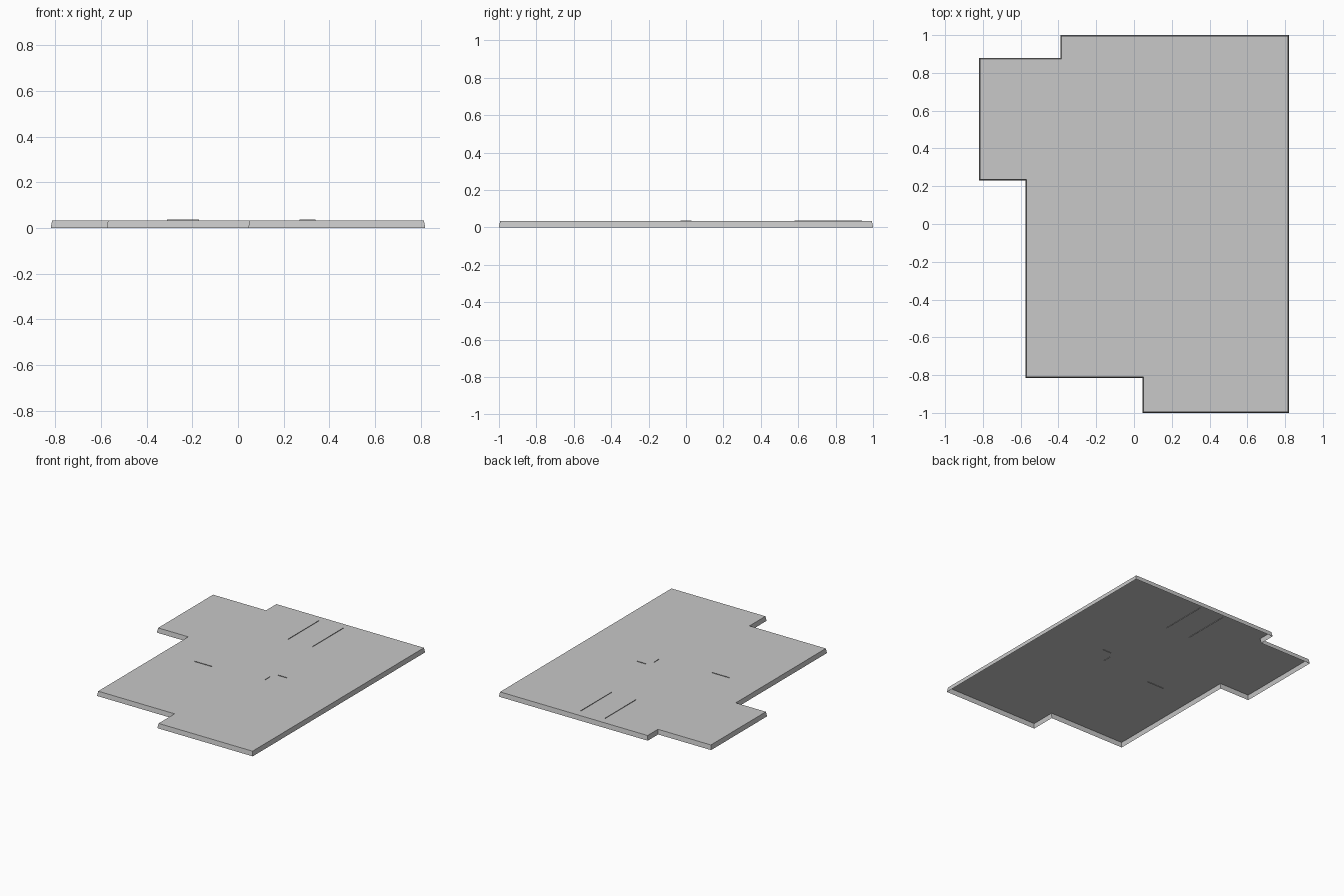
import bpy
import bmesh
from mathutils import Vector

if "Cube" in bpy.data.objects:
    bpy.data.objects.remove(bpy.data.objects["Cube"], do_unlink=True)

TOP = 0.034     # height of the roof deck
BATTER = 0.006  # inward lean of the edge walls

grey = bpy.data.materials.new("plain grey")
grey.use_nodes = True
colour = (0.58, 0.58, 0.58, 1)
grey.diffuse_color = colour
grey.node_tree.nodes["Principled BSDF"].inputs["Base Color"].default_value = colour


def add_object(name, bm):
    mesh = bpy.data.meshes.new(name)
    bm.to_mesh(mesh)
    bm.free()
    mesh.materials.append(grey)
    obj = bpy.data.objects.new(name, mesh)
    bpy.context.scene.collection.objects.link(obj)
    return obj


def inset(points, amount):
    """Move each corner of a counter-clockwise right-angled outline inward."""
    result = []
    for i, p in enumerate(points):
        before = (p - points[i - 1]).normalized()
        after = (points[(i + 1) % len(points)] - p).normalized()
        d = before + after
        result.append(p + Vector((-d.y, d.x)) * amount)
    return result


# Stepped slab: a flat deck with leaning edge walls, open underneath
outline = [Vector(p) for p in (
    (0.82, -1), (0.82, 1), (-0.39, 1), (-0.39, 0.88), (-0.82, 0.88),
    (-0.82, 0.23), (-0.575, 0.23), (-0.575, -0.815), (0.045, -0.815), (0.045, -1))]
bm = bmesh.new()
lower = [bm.verts.new((p.x, p.y, 0)) for p in outline]
upper = [bm.verts.new((p.x, p.y, TOP)) for p in inset(outline, BATTER)]
bm.faces.new(upper)
for i in range(len(lower)):
    j = (i + 1) % len(lower)
    bm.faces.new((lower[i], lower[j], upper[j], upper[i]))
add_object("roof_slab", bm)


# Thin upright fins that just break through the deck
def fin(name, start, end):
    bm = bmesh.new()
    corners = [(*start, TOP - 0.004), (*end, TOP - 0.004),
               (*end, TOP + 0.004), (*start, TOP + 0.004)]
    bm.faces.new([bm.verts.new(c) for c in corners])
    add_object(name, bm)


fin("long_fin_right", (0, 0.58), (0, 0.94))
fin("long_fin_left", (0.2, 0.58), (0.2, 0.94))
fin("short_fin_right", (-0.31, -0.06), (-0.17, -0.06))
fin("short_fin_left", (0.27, 0.08), (0.34, 0.08))
fin("short_fin_middle", (0.24, -0.03), (0.24, 0.03))
